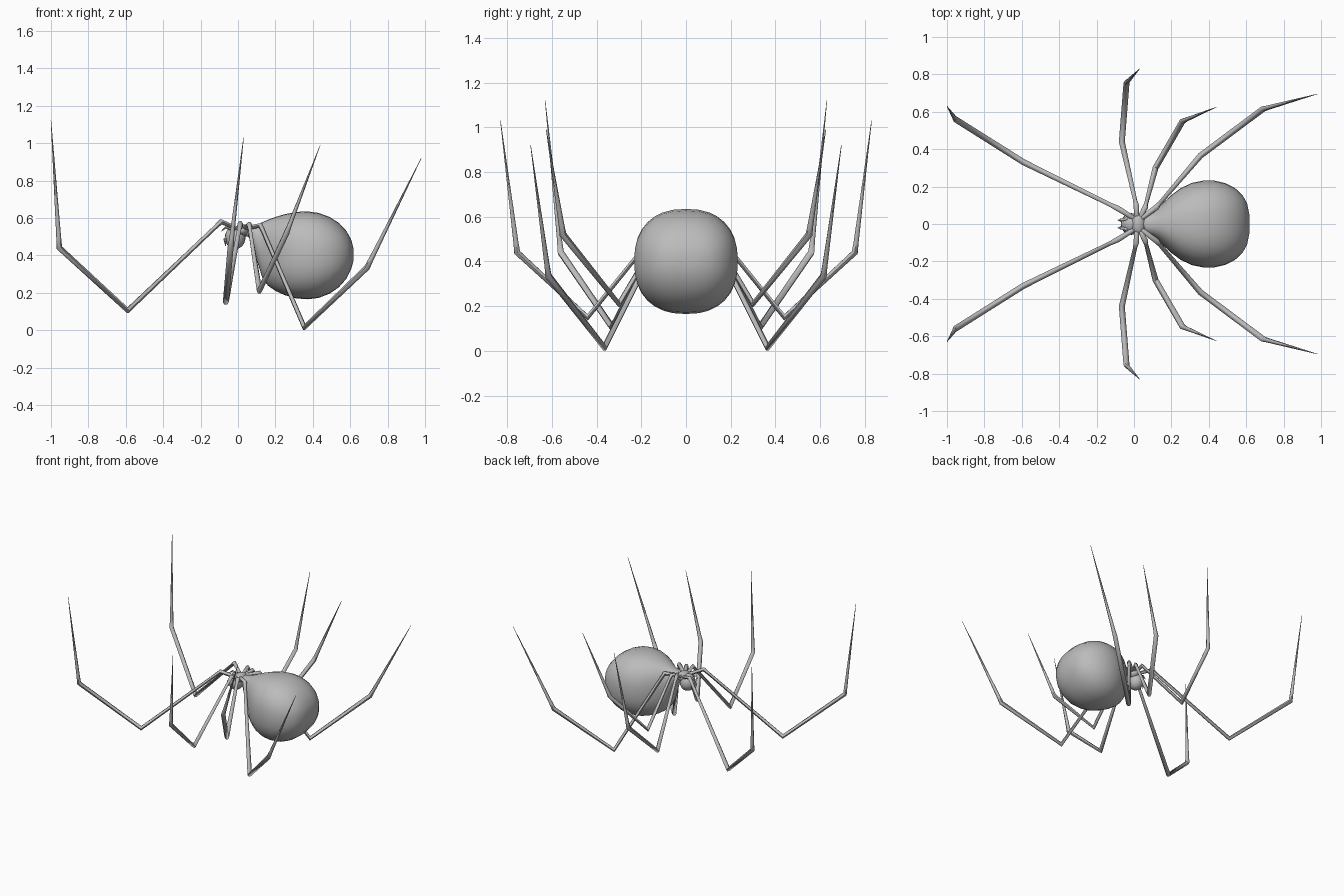
import bpy, bmesh, math
from mathutils import Vector

if "Cube" in bpy.data.objects:
    bpy.data.objects.remove(bpy.data.objects["Cube"])

grey = bpy.data.materials.new("body_grey")
grey.diffuse_color = (0.5, 0.5, 0.5, 1)
grey.use_nodes = True
grey.node_tree.nodes["Principled BSDF"].inputs["Base Color"].default_value = grey.diffuse_color


def finish(bm, name, angle=60):
    bmesh.ops.recalc_face_normals(bm, faces=bm.faces)
    me = bpy.data.meshes.new(name)
    bm.to_mesh(me)
    bm.free()
    me.materials.append(grey)
    ob = bpy.data.objects.new(name, me)
    bpy.context.collection.objects.link(ob)
    bpy.ops.object.select_all(action='DESELECT')
    ob.select_set(True)
    bpy.context.view_layer.objects.active = ob
    bpy.ops.object.shade_smooth_by_angle(angle=math.radians(angle))
    return ob


def bridge(bm, rings):
    n = len(rings[0])
    for a, b in zip(rings, rings[1:]):
        for i in range(n):
            j = (i + 1) % n
            bm.faces.new((a[i], a[j], b[j], b[i]))
    bm.faces.new(rings[0])
    bm.faces.new(rings[-1])


def tube(name, path, radii, sides=6):
    """Tapered tube with mitred joints."""
    pts = [Vector(p) for p in path]
    bm = bmesh.new()
    rings = []
    for k, p in enumerate(pts):
        d_in = (p - pts[max(k - 1, 0)]).normalized()
        d_out = (pts[min(k + 1, len(pts) - 1)] - p).normalized()
        t = (d_in + d_out).normalized()
        side = Vector((0, 0, 1)).cross(pts[-1] - pts[0]).normalized()
        u = (side - t * side.dot(t)).normalized()
        v = t.cross(u)
        rings.append([bm.verts.new(p + radii[k] * (u * math.cos(a) + v * math.sin(a)))
                      for a in (2 * math.pi * i / sides for i in range(sides))])
    bridge(bm, rings)
    return finish(bm, name)


def loft(name, sections, power, sides=32):
    """Body along x; sections are (x, half width, bottom z, top z)."""
    bm = bmesh.new()
    rings = []
    for x, w, lo, hi in sections:
        ring = []
        for i in range(sides):
            a = 2 * math.pi * i / sides
            c, s = math.cos(a), math.sin(a)
            y = math.copysign(abs(c) ** (2 / power), c) * w
            z = math.copysign(abs(s) ** (2 / power), s) * (hi - lo) / 2
            ring.append(bm.verts.new((x, y, (lo + hi) / 2 + z)))
        rings.append(ring)
    bridge(bm, rings)
    return finish(bm, name)


def ball(name, centre, size):
    bm = bmesh.new()
    bmesh.ops.create_uvsphere(bm, u_segments=20, v_segments=12, radius=1)
    for v in bm.verts:
        v.co = Vector(a * b for a, b in zip(v.co, size)) + Vector(centre)
    return finish(bm, name)


# Large bulbous abdomen, narrowing towards the waist
loft("abdomen", [
    (0.055, 0.035, 0.50, 0.555), (0.08, 0.058, 0.45, 0.56), (0.105, 0.072, 0.36, 0.565),
    (0.13, 0.09, 0.28, 0.577), (0.16, 0.118, 0.238, 0.59), (0.20, 0.155, 0.21, 0.605),
    (0.25, 0.192, 0.187, 0.62), (0.31, 0.22, 0.17, 0.632), (0.37, 0.232, 0.165, 0.635),
    (0.43, 0.232, 0.172, 0.627), (0.49, 0.218, 0.195, 0.605), (0.54, 0.192, 0.23, 0.573),
    (0.58, 0.155, 0.275, 0.53), (0.605, 0.11, 0.325, 0.485), (0.617, 0.05, 0.37, 0.44)], 2.35)

# Head, thorax and waist
ball("head", (-0.015, 0, 0.495), (0.055, 0.058, 0.062))
ball("thorax", (0.022, 0, 0.535), (0.038, 0.06, 0.032))
tube("waist", [(0.02, 0, 0.53), (0.08, 0, 0.525)], [0.025, 0.03], 12)

# Legs: hip, knee, lower joint, ankle, tip
legs = {
    "front_leg": [(0.00, 0.03, 0.54), (-0.09, 0.085, 0.58), (-0.59, 0.33, 0.105),
                  (-0.955, 0.56, 0.44), (-1.0, 0.63, 1.12)],
    "second_leg": [(0.015, 0.03, 0.54), (0.012, 0.10, 0.57), (-0.065, 0.44, 0.15),
                   (-0.04, 0.755, 0.44), (0.03, 0.83, 1.03)],
    "third_leg": [(0.03, 0.03, 0.54), (0.06, 0.09, 0.565), (0.115, 0.30, 0.21),
                  (0.26, 0.55, 0.52), (0.44, 0.625, 0.99)],
    "rear_leg": [(0.04, 0.03, 0.545), (0.12, 0.09, 0.56), (0.355, 0.365, 0.015),
                 (0.69, 0.615, 0.335), (0.98, 0.695, 0.92)],
}
for name, path in legs.items():
    hip, knee, low, ankle, tip = map(Vector, path)
    full = [hip, knee, knee.lerp(low, 0.08), low, ankle, ankle.lerp(tip, 0.08), tip]
    radii = [0.012, 0.015, 0.011, 0.016, 0.016, 0.013, 0.0012]
    for side, s in (("left", -1), ("right", 1)):
        tube(f"{name}_{side}", [(p.x, p.y * s, p.z) for p in full], radii)

# Small fangs and feelers beside the mouth
for side, s in (("left", -1), ("right", 1)):
    tube(f"fang_{side}", [(-0.05, 0.02 * s, 0.50), (-0.07, 0.02 * s, 0.485),
                          (-0.066, 0.016 * s, 0.45)], [0.012, 0.010, 0.002])
    tube(f"feeler_{side}", [(-0.03, 0.03 * s, 0.535), (-0.065, 0.022 * s, 0.55),
                            (-0.088, 0.02 * s, 0.53)], [0.008, 0.007, 0.002])
